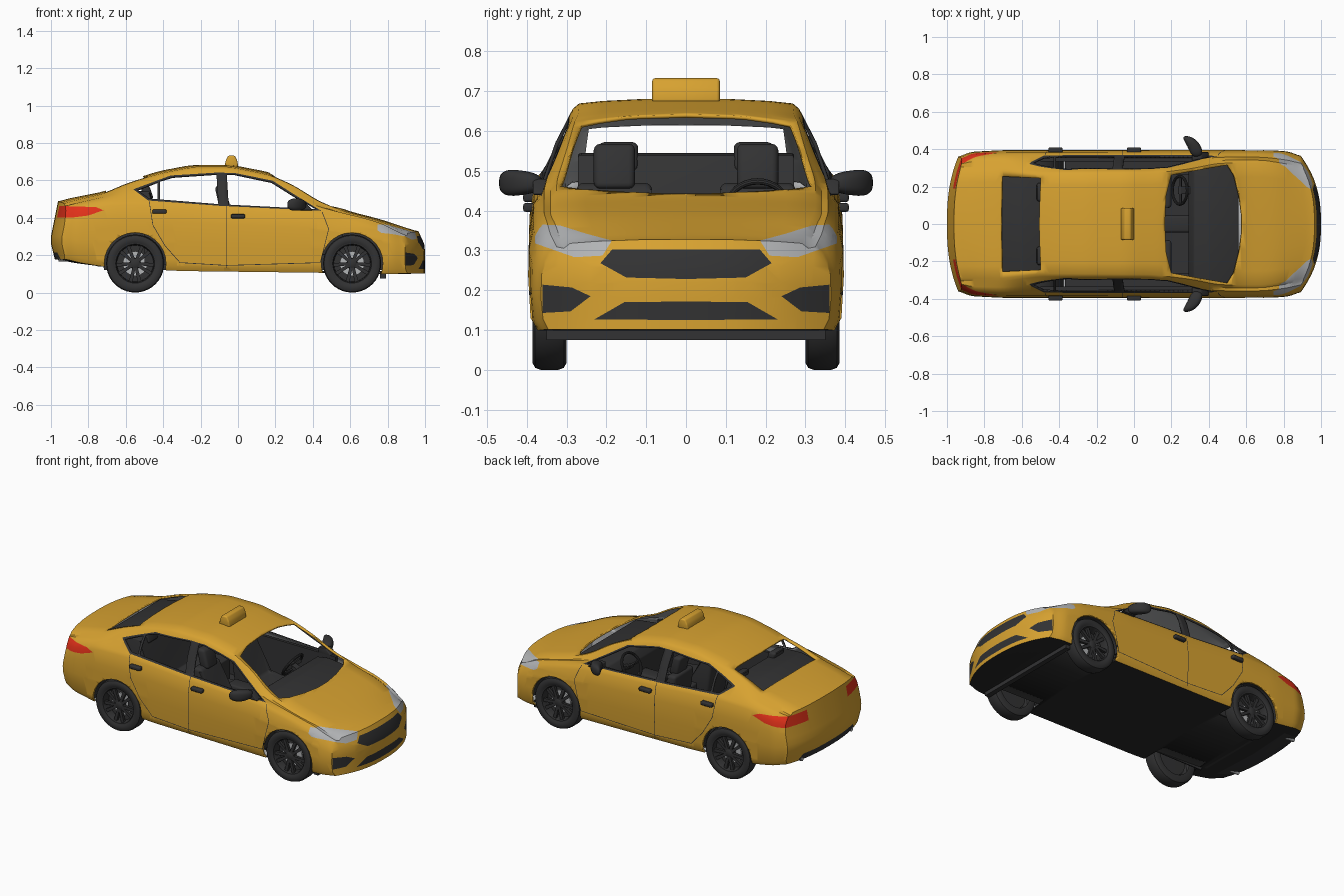
import bpy, bmesh, math
from mathutils import Vector

if "Cube" in bpy.data.objects:
    bpy.data.objects.remove(bpy.data.objects["Cube"])


def material(name, c):
    m = bpy.data.materials.new(name)
    m.diffuse_color = (*c, 1)
    m.use_nodes = True
    m.node_tree.nodes["Principled BSDF"].inputs["Base Color"].default_value = m.diffuse_color
    return m


YELLOW = material("taxi yellow", (0.68, 0.36, 0.03))
DARK = material("dark trim", (0.032, 0.032, 0.033))
BLACK = material("underbody black", (0.02, 0.02, 0.02))
RED = material("tail lamp red", (0.75, 0.03, 0.01))
GREY = material("lamp grey", (0.45, 0.46, 0.47))


def make(name, bm, mats, fix=True, angle=35):
    if fix:
        bmesh.ops.recalc_face_normals(bm, faces=bm.faces)
    me = bpy.data.meshes.new(name)
    bm.to_mesh(me)
    bm.free()
    ob = bpy.data.objects.new(name, me)
    bpy.context.collection.objects.link(ob)
    for m in mats:
        me.materials.append(m)
    bpy.ops.object.select_all(action='DESELECT')
    ob.select_set(True)
    bpy.context.view_layer.objects.active = ob
    bpy.ops.object.shade_smooth_by_angle(angle=math.radians(angle))
    return ob


def prism(name, poly, y0, y1, mat, bevel=0.0):
    """Side-view (x, z) polygon extruded across y."""
    bm = bmesh.new()
    a, b = ([bm.verts.new((x, y, z)) for x, z in poly] for y in (y0, y1))
    bm.faces.new(a)
    bm.faces.new(b)
    for i in range(len(a)):
        j = (i + 1) % len(a)
        bm.faces.new((a[i], a[j], b[j], b[i]))
    if bevel:
        bmesh.ops.bevel(bm, geom=bm.edges[:], offset=bevel, segments=3, profile=0.5, affect='EDGES')
    return make(name, bm, [mat])


def box(name, x0, x1, y0, y1, z0, z1, mat, bevel=0.0):
    return prism(name, [(x0, z0), (x1, z0), (x1, z1), (x0, z1)], y0, y1, mat, bevel)


def lathe(name, prof, loc, s, mat, n=40):
    """(radius, offset) profile spun about the y axis."""
    bm = bmesh.new()
    rings = [[bm.verts.new((loc[0] + r * math.cos(k * math.tau / n), loc[1] + s * o,
                            loc[2] + r * math.sin(k * math.tau / n))) for k in range(n)] for r, o in prof]
    for a, b in zip(rings, rings[1:]):
        for k in range(n):
            bm.faces.new((a[k], a[(k + 1) % n], b[(k + 1) % n], b[k]))
    bmesh.ops.remove_doubles(bm, verts=bm.verts, dist=1e-5)
    return make(name, bm, [mat])


def curve(*pts):
    """Smoothed piecewise-linear function of x."""
    def lin(x):
        x = min(max(x, pts[0][0]), pts[-1][0])
        for (a, u), (b, v) in zip(pts, pts[1:]):
            if x <= b:
                return u + (v - u) * (x - a) / (b - a)
    return lambda x: sum(lin(x + d * 0.012) for d in range(-3, 4)) / 7


# Body key curves along the car
top = curve((-1, .485), (-.95, .50), (-.72, .54), (-.58, .60), (-.42, .65), (-.25, .682), (-.03, .682),
            (.17, .643), (.3, .592), (.57, .443), (.62, .428), (.78, .39), (.9, .355), (1, .325))
belt = curve((-1, .45), (-.7, .495), (-.5, .50), (-.1, .472), (.4, .445), (.6, .405), (.8, .36), (.95, .315), (1, .295))
rail_z = curve((-1, .47), (-.72, .525), (-.58, .58), (-.42, .63), (-.25, .664), (-.03, .664), (.17, .622),
               (.3, .56), (.43, .472), (.6, .42), (.8, .376), (1, .31))
rail_y = curve((-1, .30), (-.7, .30), (-.5, .275), (.1, .28), (.3, .305), (.45, .335), (.7, .335), (1, .30))
half_w = curve((-1, .355), (-.93, .385), (-.7, .395), (.7, .397), (.9, .387), (1, .362))
bottom = curve((-1, .18), (-.9, .16), (-.7, .135), (-.3, .115), (.5, .105), (.8, .098), (1, .102))


def section(x):
    w, b, s, t, ry, rz = (f(x) for f in (half_w, bottom, belt, top, rail_y, rail_z))
    return [(0, b), (.27, b), (.95 * w, b), (.985 * w, b + .025), (w, b + .4 * (s - b)), (.995 * w, b + .7 * (s - b)),
            (.965 * w, s - .03), (.94 * w, s - .012), (.915 * w, s),
            ((.915 * w + ry) / 2 + .008, (s + rz) / 2 + .003), (ry + .006, rz - .008), (ry - .01, rz + .3 * (t - rz)),
            (.75 * ry, rz + .65 * (t - rz)), (.4 * ry, rz + .92 * (t - rz)), (0, t)]


def cut(bm, fs, co, no):
    geom = fs + list({x for f in fs for x in f.edges}) + list({x for f in fs for x in f.verts})
    bmesh.ops.bisect_plane(bm, geom=geom, dist=1e-5, plane_co=co, plane_no=no)


def inside(poly, u, v):
    hit = False
    for (a, b), (c, d) in zip(poly, poly[1:] + poly[:1]):
        if (b > v) != (d > v) and u < a + (v - b) * (c - a) / (d - b):
            hit = not hit
    return hit


def stamp(bm, poly, a, b, test, mat):
    """Cut a polygon into the skin; recolour the inside, or remove it if mat is None."""
    e = 1e-4
    for p, q in zip(poly, poly[1:] + poly[:1]):
        fs = []
        for f in bm.faces:
            if test(f.calc_center_median()):
                us, vs = [v.co[a] for v in f.verts], [v.co[b] for v in f.verts]
                if (max(us) > min(p[0], q[0]) - e and min(us) < max(p[0], q[0]) + e and
                        max(vs) > min(p[1], q[1]) - e and min(vs) < max(p[1], q[1]) + e):
                    fs.append(f)
        co, no = Vector((0, 0, 0)), Vector((0, 0, 0))
        co[a], co[b] = p
        no[a], no[b] = q[1] - p[1], p[0] - q[0]
        cut(bm, fs, co, no.normalized())
    sel = []
    for f in bm.faces:
        c = f.calc_center_median()
        if test(c) and inside(poly, c[a], c[b]):
            sel.append(f)
    if mat is None:
        bmesh.ops.delete(bm, geom=sel, context='FACES')
    else:
        for f in sel:
            f.material_index = mat


# Body shell: half loft with gridded end caps
bm = bmesh.new()
N = 80
rows = [[bm.verts.new((-1 + 2 * i / N, y, z)) for y, z in section(-1 + 2 * i / N)] for i in range(N + 1)]
for r, s in zip(rows, rows[1:]):
    for k in range(len(r) - 1):
        bm.faces.new((r[k], s[k], s[k + 1], r[k + 1]))
bm.faces.new(rows[0])
bm.faces.new(rows[-1][::-1])
for co, no in [((0, i * .04, 0), (0, 1, 0)) for i in range(1, 9)] + [((0, 0, .1 + i * .04), (0, 0, 1)) for i in range(1, 10)]:
    cut(bm, [f for f in bm.faces if all(abs(v.co.x) > .9999 for v in f.verts)], co, no)
# Curve the nose and tail in plan and in profile
for v in bm.verts:
    x, y, z = v.co
    d = max(0, (abs(x) - .6) / .4) ** 2
    bend = d * (abs(y) / .36) ** 2.5
    if x > 0:
        v.co.x -= bend * .105 + d * max(0, z - .25) * .45
    else:
        v.co.x += bend * .06 + d * (max(0, z - .3) * .2 + max(0, .26 - z) * .25)
bmesh.ops.recalc_face_normals(bm, faces=bm.faces)
roof = max(bm.faces, key=lambda f: f.calc_center_median().z)
if roof.normal.z < 0:
    bmesh.ops.reverse_faces(bm, faces=bm.faces)
for f in bm.faces:
    if f.normal.z < -.8 and f.calc_center_median().z < .2:
        f.material_index = 2

WHEELS_X, WHEEL_R = (-.55, .61), .155
side = lambda c: c.y > .26 and c.z > .2 and abs(c.x) < .75
front = lambda c: c.x > .745
# Wheel arches (extra loops keep the arch cuts local)
for z in (.18, .21, .235, .26, .28, .30, .315, .325, .34):
    cut(bm, [f for f in bm.faces if f.calc_center_median().y > .28 and
             min(abs(f.calc_center_median().x - w) for w in WHEELS_X) < .2], (0, 0, z), (0, 0, 1))
for wx in WHEELS_X:
    ring = [(wx + .165 * math.cos(k * math.tau / 28), .155 + .165 * math.sin(k * math.tau / 28)) for k in range(28)]
    stamp(bm, ring, 0, 2, lambda c: c.y > .265, None)
# Windscreen and rear window openings
stamp(bm, [(.165, -.01), (.172, .15), (.20, .262), (.34, .288), (.50, .316), (.535, .26), (.562, .15), (.575, .05),
           (.576, -.01)], 0, 1, lambda c: c.z > .38, None)
stamp(bm, [(-.71, -.01), (-.705, .255), (-.5, .245), (-.508, -.01)], 0, 1, lambda c: c.z > .45, None)
# Side windows: dark surround, then openings leaving the pillars
stamp(bm, [(-.56, .552), (-.48, .492), (-.1, .464), (.445, .437), (.3, .525), (.185, .598), (-.02, .64), (-.12, .641),
           (-.36, .626)], 0, 2, side, 1)
for w in ([(-.54, .55), (-.475, .503), (-.43, .499), (-.43, .592)],
          [(-.418, .598), (-.418, .498), (-.105, .473), (-.115, .633), (-.35, .618)],
          [(-.05, .470), (.42, .446), (.29, .522), (.18, .59), (-.02, .632), (-.06, .633)]):
    stamp(bm, w, 0, 2, side, None)
# Door seams
low = lambda c: c.y > .3 and c.z < .5
for path in ([(-.062, .464), (-.062, .13)], [(-.475, .49), (-.455, .36), (-.39, .25), (-.31, .16), (-.06, .145)],
             [(.45, .43), (.485, .34), (.44, .16), (-.06, .145)]):
    for (x0, z0), (x1, z1) in zip(path, path[1:]):
        n = Vector((z1 - z0, x0 - x1)).normalized() * .0018
        stamp(bm, [(x0 + n.x, z0 + n.y), (x1 + n.x, z1 + n.y), (x1 - n.x, z1 - n.y), (x0 - n.x, z0 - n.y)], 0, 2, low, 1)
# Headlamps, grilles, fog lamp recesses
stamp(bm, [(.38, .366), (.317, .363), (.25, .342), (.186, .325), (.21, .287), (.28, .283), (.38, .318)], 1, 2, front, 4)
stamp(bm, [(-.01, .302), (.186, .302), (.215, .268), (.15, .232), (-.01, .228)], 1, 2, front, 1)
stamp(bm, [(-.01, .172), (.155, .170), (.23, .127), (-.01, .125)], 1, 2, front, 1)
stamp(bm, [(.36, .214), (.287, .207), (.24, .185), (.29, .147), (.36, .143)], 1, 2, front, 1)
# Tail lamps (wrapping round the corner) and rear diffuser
stamp(bm, [(.19, .38), (.42, .38), (.42, .5), (.19, .5)], 1, 2, lambda c: c.x < -.9 and .36 < c.z < .52, 0)
stamp(bm, [(-1.02, .465), (-.76, .457), (-.72, .44), (-.8, .412), (-.88, .402), (-1.02, .402)], 0, 2,
      lambda c: c.y > .19 and c.x < -.68, 3)
stamp(bm, [(-.01, .215), (.24, .215), (.3, .15), (-.01, .15)], 1, 2, lambda c: c.x < -.85, 1)
body = make("body_shell", bm, [YELLOW, DARK, BLACK, RED, GREY, GREY], fix=False)
m = body.modifiers.new("mirror", 'MIRROR')
m.use_axis = (False, True, False)
m = body.modifiers.new("thickness", 'SOLIDIFY')
m.thickness, m.offset, m.material_offset, m.material_offset_rim = .009, -1, 5, 0
# Air deflector under the nose
box("air_deflector", .76, .79, -.35, .35, .075, .115, DARK)

# Wheels and arch liners
for wx in WHEELS_X:
    for s in (-1, 1):
        c = (wx, s * .343, WHEEL_R)
        lathe("tyre", [(.108, .036), (.12, .042), (.138, .0425), (.150, .036), (.155, .022), (.155, -.022),
                       (.150, -.036), (.138, -.0425), (.105, -.04)], c, s, DARK)
        lathe("rim", [(.110, .037), (.104, .036), (.099, .026), (.097, -.012), (0, -.014)], c, s, DARK)
        lathe("brake_disc", [(.066, -.008), (.066, 0), (0, 0)], c, s, GREY, 28)
        lathe("hub", [(.03, 0), (.026, .026), (.018, .031), (0, .031)], c, s, DARK, 20)
        for k in range(10):
            a = k * math.tau / 10 + (.07 if k % 2 else -.07)
            u, v = Vector((math.cos(a), math.sin(a))), Vector((-math.sin(a), math.cos(a)))
            o = Vector((wx, WHEEL_R))
            pts = [o + u * r + v * h for r, h in ((.018, -.008), (.102, -.010), (.102, .010), (.018, .008))]
            prism("spoke", [tuple(p) for p in pts], s * .355, s * .371, DARK)
        arc, inner = ([(wx + r * math.cos(k * math.pi / 16), .155 + r * math.sin(k * math.pi / 16)) for k in range(17)]
                      for r in (.172, .166))
        prism("arch_liner", arc + inner[::-1], s * .27, s * .383, DARK)
        prism("arch_inner_wall", arc + [(wx - .166, .12), (wx + .166, .12)], s * .268, s * .275, DARK)

# Door mirrors, handles, exhausts
for s in (-1, 1):
    bm = bmesh.new()
    bmesh.ops.create_uvsphere(bm, u_segments=24, v_segments=14, radius=1)
    k = lambda q: math.copysign(abs(q) ** .75, q)
    for v in bm.verts:
        x, y, z = v.co
        t = (k(y) + 1) / 2
        v.co = (.335 - .055 * t ** 2 + k(x) * .036, s * (.36 + .11 * t), .47 + k(z) * (.024 + .014 * t))
    make("door_mirror", bm, [DARK], angle=60)
    prism("mirror_stalk", [(.31, .44), (.40, .44), (.36, .48), (.31, .475)], s * .335, s * .385, DARK, .004)
    for x, z in ((-.42, .433), (0, .408)):
        box("door_handle", x - .038, x + .038, s * .378, s * .409, z - .011, z + .011, DARK, .006)
    bpy.ops.mesh.primitive_cylinder_add(vertices=20, radius=.013, depth=.06, location=(-.93, s * .24, .18),
                                        rotation=(0, math.pi / 2, 0))
    bpy.context.object.name = "exhaust_tip"
    bpy.context.object.data.materials.append(GREY)

# Roof sign
prism("roof_sign", [(-.072, .672), (.002, .672), (-.004, .705), (-.018, .733), (-.052, .733), (-.066, .705)],
      -.085, .085, YELLOW, .008)

# Cabin: floor, door cards, dashboard, seats, steering wheel
box("cabin_floor", -.37, .43, -.34, .34, .13, .15, DARK)
box("tunnel_floor", -.75, .55, -.265, .265, .14, .16, DARK)
for s in (-1, 1):
    box("door_card", -.5, .43, s * .335, s * .352, .15, .445, DARK)
    prism("front_seat", [(.2, .17), (.2, .28), (.02, .265), (-.06, .47), (-.12, .47), (-.08, .17)],
          s * .18 - .095, s * .18 + .095, DARK, .018)
    prism("front_headrest", [(-.04, .455), (-.10, .455), (-.125, .568), (-.07, .568)],
          s * .18 - .052, s * .18 + .052, DARK, .016)
    prism("rear_headrest", [(-.45, .5), (-.5, .5), (-.525, .572), (-.475, .572)], s * .17 - .05, s * .17 + .05, DARK, .014)
prism("rear_seat", [(-.24, .16), (-.24, .29), (-.40, .28), (-.47, .54), (-.60, .545), (-.72, .52), (-.73, .16)],
      -.272, .272, DARK, .008)
prism("dashboard", [(.56, .422), (.40, .442), (.32, .43), (.29, .38), (.31, .2), (.56, .2)], -.315, .315, DARK, .008)
box("centre_console", -.05, .32, -.045, .045, .15, .3, DARK, .012)
bpy.ops.mesh.primitive_torus_add(major_radius=.075, minor_radius=.008, major_segments=32, minor_segments=10,
                                 location=(.245, .18, .41), rotation=(0, math.radians(-58), 0))
bpy.context.object.name = "steering_wheel"
bpy.context.object.data.materials.append(DARK)
bpy.ops.object.shade_smooth_by_angle()
prism("steering_column", [(.235, .42), (.245, .395), (.34, .35), (.34, .38)], .16, .20, DARK)
prism("steering_spoke", [(.24, .418), (.25, .418), (.257, .40), (.247, .40)], .106, .254, DARK)
